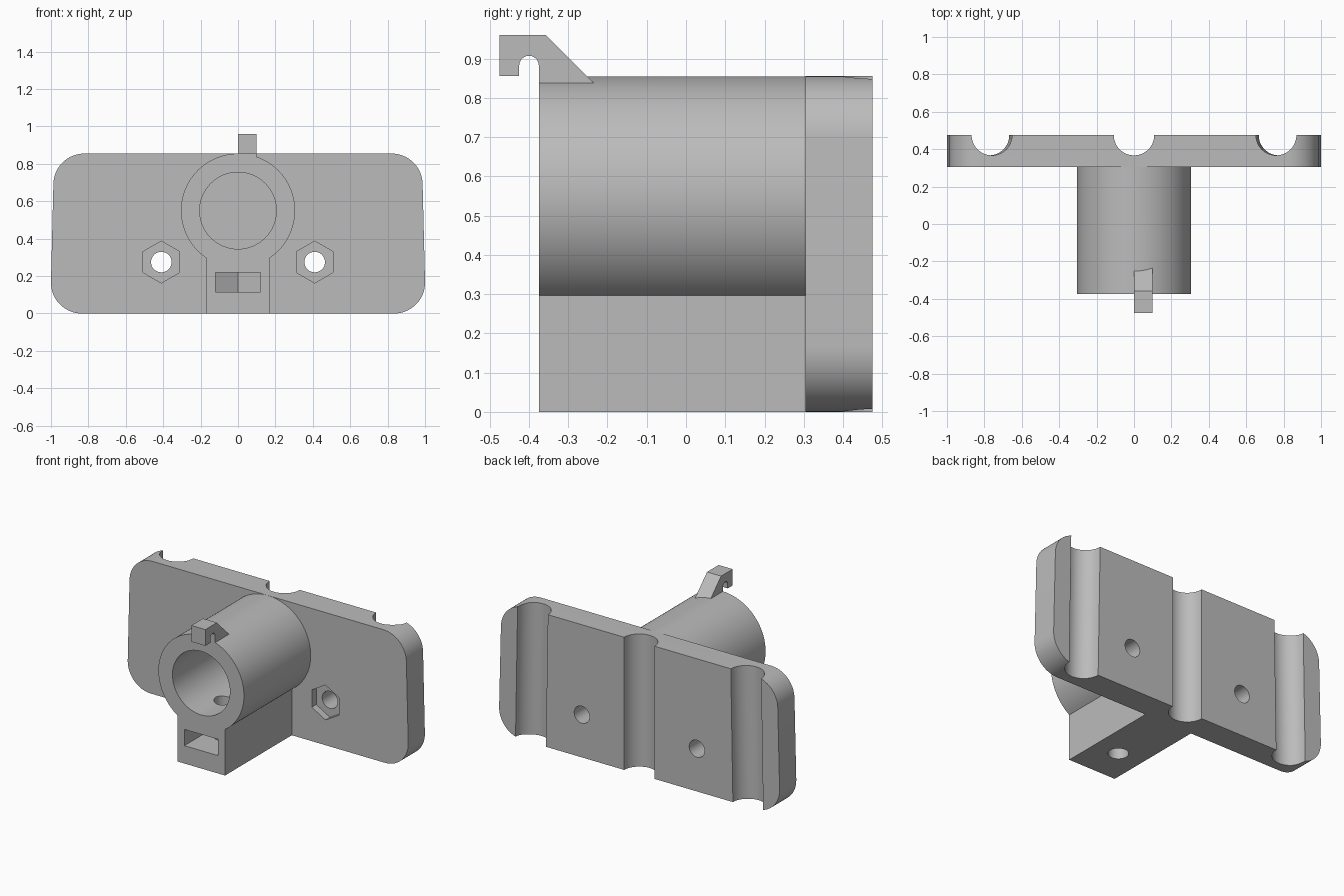
import bpy, bmesh
from math import cos, sin, radians, sqrt, asin, degrees

cube = bpy.data.objects.get("Cube")
if cube:
    bpy.data.objects.remove(cube, do_unlink=True)

PLATE_FRONT, PLATE_BACK, PLATE_TOP = 0.305, 0.475, 0.855
TUBE_FRONT, TUBE_Z, TUBE_R, BORE_R = -0.375, 0.55, 0.305, 0.205
FOOT_HALF = 0.17
LEAN = 0.0175


def arc(cx, cy, r, start, end, n):
    """Points on an arc, angles in degrees."""
    step = (end - start) / n
    return [(cx + r * cos(radians(start + i * step)),
             cy + r * sin(radians(start + i * step))) for i in range(n + 1)]


def circle(cx, cy, r, n=64, turn=0):
    return arc(cx, cy, r, turn, turn + 360, n)[:-1]


def prism(name, points, axis, low, high, lean=0):
    """Extrude a 2D outline along an axis, leaning it in x with height."""
    place = {"X": lambda u, v, w: (w, u, v),
             "Y": lambda u, v, w: (u, w, v),
             "Z": lambda u, v, w: (u, v, w)}[axis]
    bm = bmesh.new()
    ends = [[bm.verts.new(place(u, v, w)) for u, v in points] for w in (low, high)]
    bm.faces.new(ends[0])
    bm.faces.new(ends[1])
    for i in range(len(points)):
        j = (i + 1) % len(points)
        bm.faces.new((ends[0][i], ends[0][j], ends[1][j], ends[1][i]))
    for v in bm.verts:
        v.co.x += lean * (PLATE_TOP - v.co.z)
    bmesh.ops.recalc_face_normals(bm, faces=bm.faces)
    mesh = bpy.data.meshes.new(name)
    bm.to_mesh(mesh)
    bm.free()
    obj = bpy.data.objects.new(name, mesh)
    bpy.context.collection.objects.link(obj)
    return obj


def combine(target, tool, operation):
    """Apply a boolean and discard the tool."""
    tool.hide_render = True
    bpy.context.view_layer.objects.active = target
    mod = target.modifiers.new("shape", "BOOLEAN")
    mod.solver = "EXACT"
    mod.operation = operation
    mod.object = tool
    bpy.ops.object.modifier_apply(modifier=mod.name)
    bpy.data.objects.remove(tool, do_unlink=True)


# Back plate: rounded outline, slightly wider at the bottom
right_side = arc(0.835, 0.165, 0.165, -90, 1, 16) + arc(0.822, 0.69, 0.165, 1, 90, 16)
left_side = [(-x, z) for x, z in reversed(right_side)]
mount = prism("tube_mount", right_side + left_side, "Y", PLATE_FRONT, PLATE_BACK)

# Tube and foot as one keyhole outline, set into the plate
foot_angle = degrees(asin(FOOT_HALF / TUBE_R))
keyhole = arc(0, TUBE_Z, TUBE_R, foot_angle - 90, 270 - foot_angle, 75)
keyhole += [(-FOOT_HALF, 0), (FOOT_HALF, 0)]
combine(mount, prism("tube_body", keyhole, "Y", TUBE_FRONT, PLATE_FRONT + 0.02), "UNION")

# Hook on top of the tube
hook = [(-0.475, 0.855), (-0.475, 0.96), (-0.357, 0.96), (-0.197, 0.8), (TUBE_FRONT, 0.8)]
hook += arc(-0.4, 0.882, 0.025, 0, 180, 12) + [(-0.425, 0.855)]
combine(mount, prism("hook", hook, "X", 0, 0.1), "UNION")

# Bore, closed at the plate
combine(mount, prism("bore", circle(0, TUBE_Z, BORE_R), "Y", -0.6, PLATE_FRONT), "DIFFERENCE")

# Vertical grooves in the back, the outer two leaning outward
for x, lean in ((-0.76, -LEAN), (0, 0), (0.76, LEAN)):
    groove = prism("groove", circle(x, PLATE_BACK, 0.108), "Z", -0.1, 1, lean)
    combine(mount, groove, "DIFFERENCE")

# Screw holes with hexagonal nut recesses
for x in (-0.41, 0.41):
    combine(mount, prism("screw_hole", circle(x, 0.275, 0.055, 32), "Y", 0.2, 0.6), "DIFFERENCE")
    combine(mount, prism("nut_recess", circle(x, 0.275, 0.112, 6, 30), "Y", 0.2,
                         PLATE_FRONT + 0.045), "DIFFERENCE")

# Nut slot in the foot, with a pointed inner end, and its vertical screw hole
nut_y, nut_half = -0.14, 0.12
nut_r = nut_half * 2 / sqrt(3)
slot = [(-nut_half, -0.5), (nut_half, -0.5)] + arc(0, nut_y, nut_r, 30, 150, 2)
combine(mount, prism("nut_slot", slot, "Z", 0.115, 0.22), "DIFFERENCE")
combine(mount, prism("clamp_hole", circle(0, nut_y, 0.06, 32), "Z", -0.1, TUBE_Z), "DIFFERENCE")

# Single grey material
grey = bpy.data.materials.new("grey")
grey.use_nodes = True
colour = (0.5, 0.5, 0.5, 1)
grey.diffuse_color = colour
grey.node_tree.nodes["Principled BSDF"].inputs["Base Color"].default_value = colour
mount.data.materials.clear()
mount.data.materials.append(grey)
for face in mount.data.polygons:
    face.material_index = 0

# Smooth curved walls, sharp edges
bpy.ops.object.select_all(action="DESELECT")
mount.select_set(True)
bpy.context.view_layer.objects.active = mount
bpy.ops.object.shade_smooth_by_angle(angle=radians(30))
